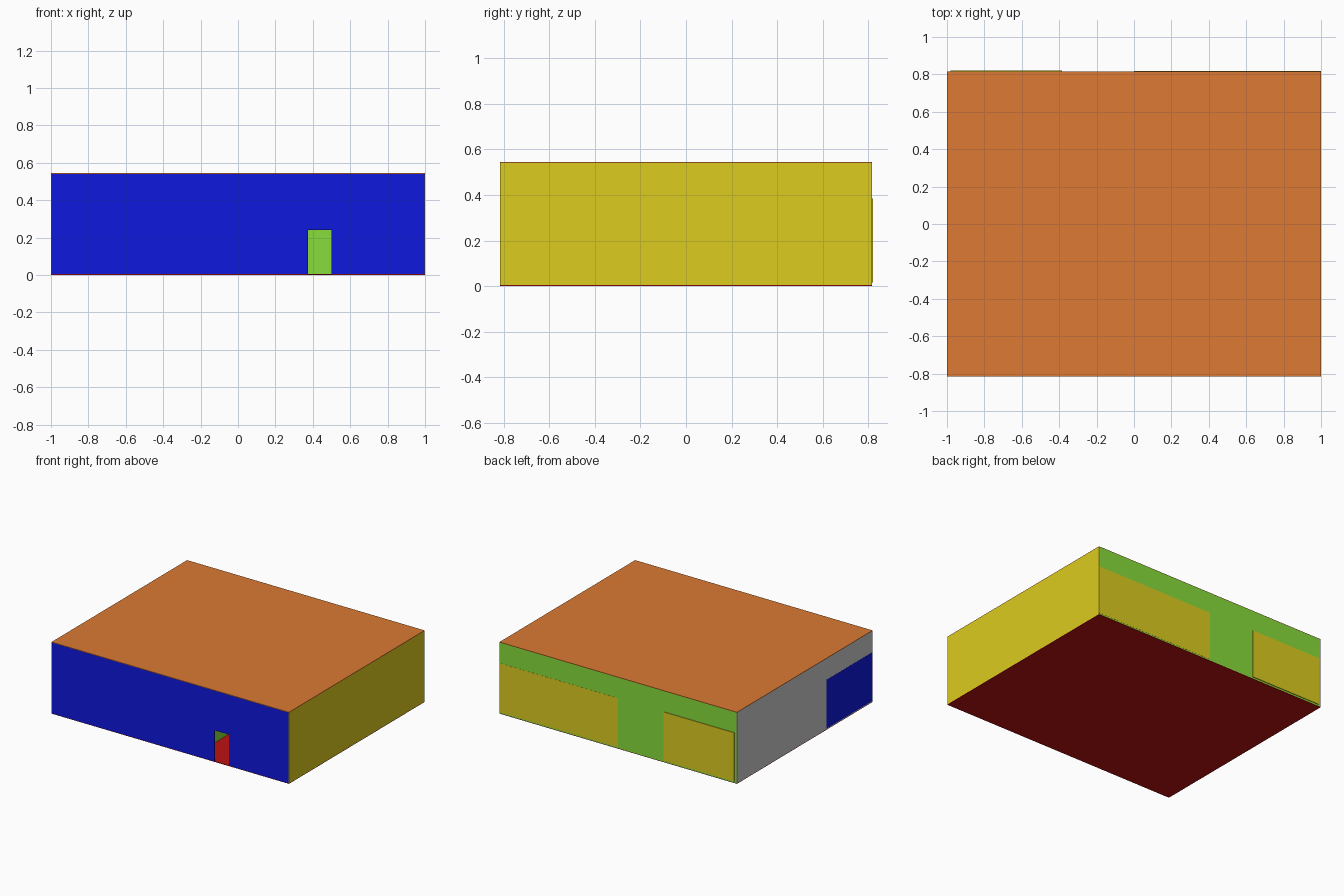
import bpy, bmesh
from mathutils import Vector

if "Cube" in bpy.data.objects:
    bpy.data.objects.remove(bpy.data.objects["Cube"])

HX, HY, H, T = 1.0, 0.816, 0.545, 0.004   # half sizes, height, wall thickness


def lin(c):
    return c / 12.92 if c <= 0.04045 else ((c + 0.055) / 1.055) ** 2.4


def material(name, rgb):
    m = bpy.data.materials.new(name)
    m.diffuse_color = [lin(c / 255) for c in rgb] + [1]
    m.use_nodes = True
    m.node_tree.nodes["Principled BSDF"].inputs["Base Color"].default_value = m.diffuse_color
    return m


BLUE = material("blue", (16, 24, 222))
YELLOW = material("yellow", (221, 204, 31))
GREEN = material("green", (136, 221, 60))
ORANGE = material("orange", (221, 122, 51))
RED = material("red", (190, 18, 18))


def prism(name, profile, sweep, mat=None):
    """Solid made by extruding a flat polygon along a vector."""
    bm = bmesh.new()
    face = bm.faces.new([bm.verts.new(p) for p in profile])
    res = bmesh.ops.extrude_face_region(bm, geom=[face], use_keep_orig=True)
    verts = [v for v in res["geom"] if isinstance(v, bmesh.types.BMVert)]
    bmesh.ops.translate(bm, verts=verts, vec=Vector(sweep))
    bmesh.ops.recalc_face_normals(bm, faces=bm.faces)
    mesh = bpy.data.meshes.new(name)
    bm.to_mesh(mesh)
    bm.free()
    ob = bpy.data.objects.new(name, mesh)
    bpy.context.collection.objects.link(ob)
    if mat:
        mesh.materials.append(mat)
    return ob


def box(name, x0, x1, y0, y1, z0, z1, mat=None):
    base = [(x0, y0, z0), (x1, y0, z0), (x1, y1, z0), (x0, y1, z0)]
    return prism(name, base, (0, 0, z1 - z0), mat)


# Floor and flat roof
box("floor", -HX, HX, -HY, HY, 0, T, RED)
box("roof", -HX, HX, -HY, HY, H - T, H, ORANGE)

# Side walls
box("right_wall", HX - T, HX, -HY, HY, T, H - T, YELLOW)
box("left_wall", -HX, -HX + T, -HY, HY, T, H - T)

# Front wall with a doorway notch, and the plain back wall
W = HX - T
outline = [(-W, T), (0.375, T), (0.375, 0.24), (0.5, 0.24), (0.5, T),
           (W, T), (W, H - T), (-W, H - T)]
prism("front_wall", [(x, -HY, z) for x, z in outline], (0, T, 0), BLUE)
box("back_wall", -W, W, HY - T, HY, T, H - T, GREEN)

# Partition seen through the doorway
box("partition", 0.2 - T, 0.2, -HY + T, HY - T, T, H - T, GREEN)

# Shutter panels on the back and left walls
box("back_shutter_wide", 0.0, HX, HY, HY + 0.001, 0.012, 0.385, YELLOW)
box("back_shutter_narrow", -0.98, -0.385, HY, HY + 0.005, 0.015, 0.385, YELLOW)
box("left_shutter", -HX - 0.001, -HX, -HY, -0.26, 0.01, 0.38, BLUE)
